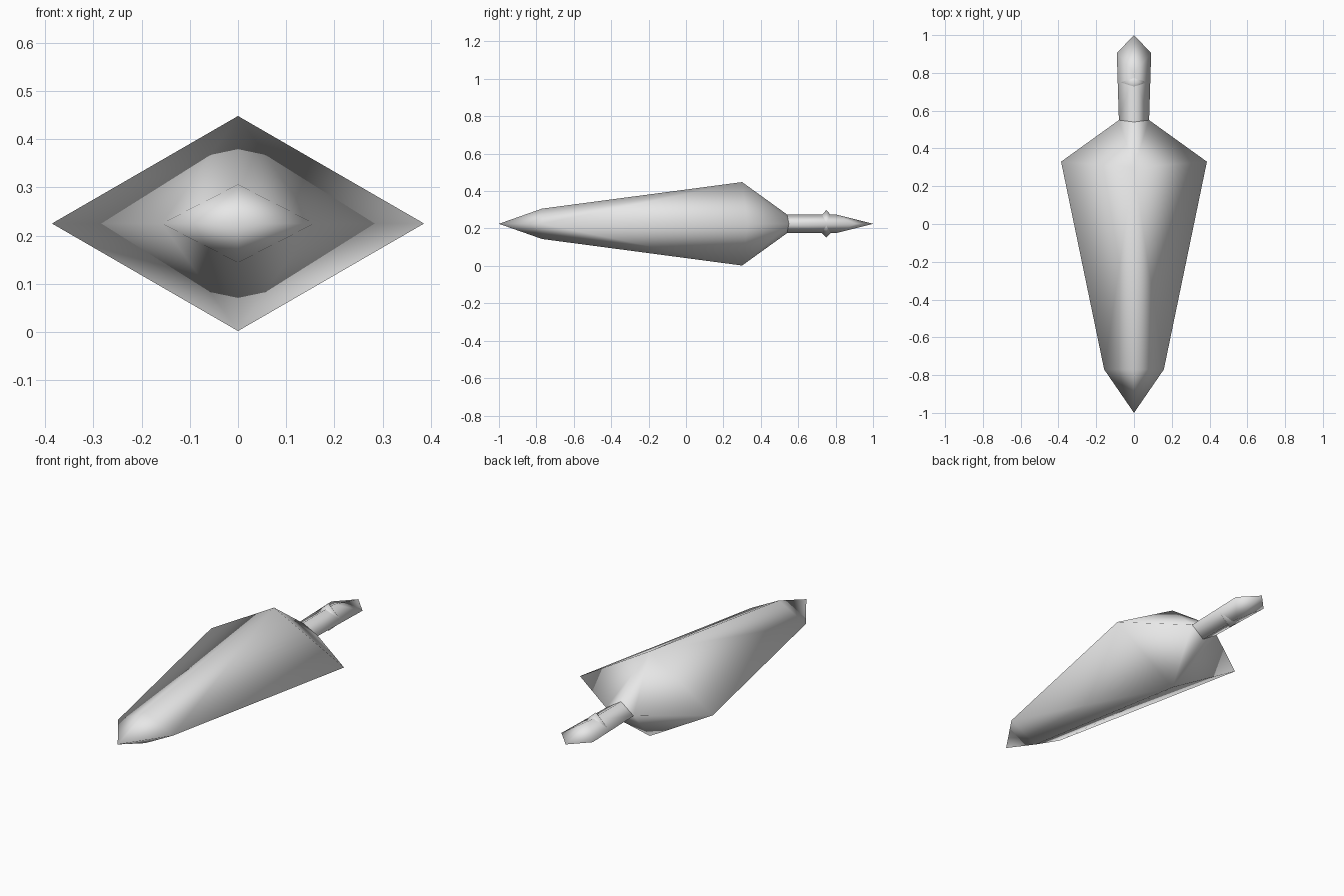
import bpy
import bmesh

if "Cube" in bpy.data.objects:
    bpy.data.objects.remove(bpy.data.objects["Cube"])

MID = 0.225  # height of the centre line

steel = bpy.data.materials.new("plain_grey")
steel.diffuse_color = (0.8, 0.8, 0.8, 1.0)
steel.use_nodes = True
steel.node_tree.nodes["Principled BSDF"].inputs["Base Color"].default_value = steel.diffuse_color


def finish(name, bm):
    """Turn a bmesh into a fully smooth-shaded object."""
    bmesh.ops.recalc_face_normals(bm, faces=bm.faces)
    for face in bm.faces:
        face.smooth = True
    mesh = bpy.data.meshes.new(name)
    bm.to_mesh(mesh)
    bm.free()
    mesh.materials.append(steel)
    obj = bpy.data.objects.new(name, mesh)
    bpy.context.collection.objects.link(obj)
    return obj


def diamond_loft(name, stations):
    """Loft diamond sections: (side y, ridge y, half width, half height)."""
    bm = bmesh.new()
    rings = []
    for side_y, ridge_y, w, h in stations:
        if w == 0:
            rings.append([bm.verts.new((0, side_y, MID))])
        else:
            rings.append([bm.verts.new(p) for p in (
                (w, side_y, MID), (0, ridge_y, MID + h),
                (-w, side_y, MID), (0, ridge_y, MID - h))])
    for a, b in zip(rings, rings[1:]):
        for i in range(4):
            j = (i + 1) % 4
            if len(a) == 1:
                bm.faces.new((a[0], b[i], b[j]))
            elif len(b) == 1:
                bm.faces.new((a[i], a[j], b[0]))
            else:
                # diagonals run from the wide ridge to the narrow side
                side, ridge = (i, j) if i % 2 == 0 else (j, i)
                if a[side].co.x ** 2 < b[side].co.x ** 2:
                    bm.faces.new((a[side], b[ridge], a[ridge]))
                    bm.faces.new((a[side], b[side], b[ridge]))
                else:
                    bm.faces.new((a[ridge], a[side], b[side]))
                    bm.faces.new((a[ridge], b[side], b[ridge]))
    return finish(name, bm)


# Long tapering blade with a short shoulder behind it
diamond_loft("blade", [
    (-1.0, -1.0, 0, 0),
    (-0.77, -0.77, 0.158, 0.081),
    (0.33, 0.30, 0.386, 0.223),
    (0.55, 0.54, 0.08, 0.05),
])

# Slim grip ending in a point
diamond_loft("handle", [
    (0.55, 0.54, 0.08, 0.05),
    (0.905, 0.80, 0.091, 0.05),
    (1.0, 1.0, 0, 0),
])

# Small stud that pokes through the top and bottom of the grip
diamond_loft("handle_stud", [
    (0.68, 0.68, 0, 0),
    (0.75, 0.75, 0.08, 0.073),
    (0.82, 0.82, 0, 0),
])
